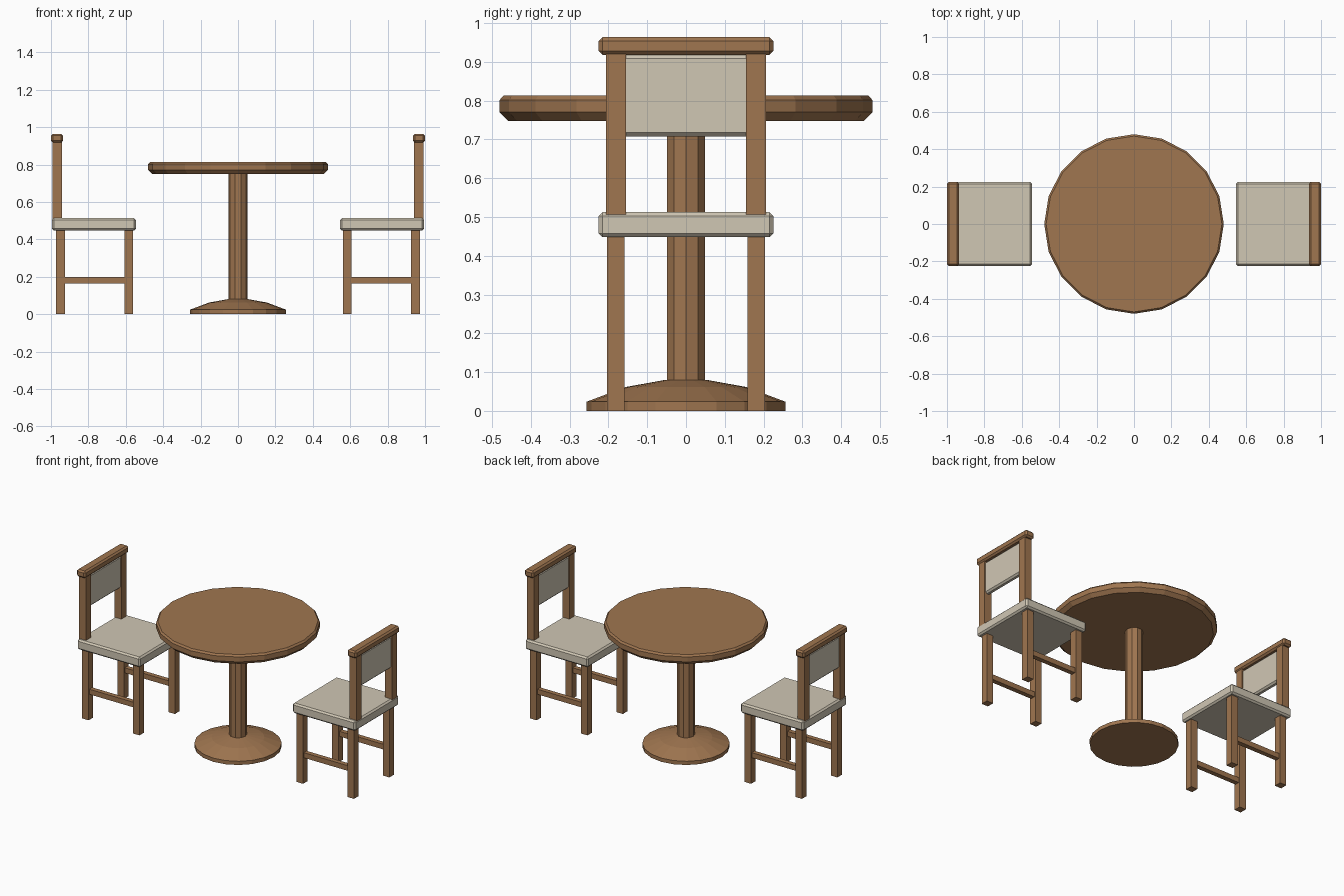
import bpy, bmesh, math
from mathutils import Matrix

if "Cube" in bpy.data.objects:
    bpy.data.objects.remove(bpy.data.objects["Cube"])


def material(name, rgb):
    m = bpy.data.materials.new(name)
    m.diffuse_color = (*rgb, 1)
    m.use_nodes = True
    m.node_tree.nodes["Principled BSDF"].inputs["Base Color"].default_value = m.diffuse_color
    return m


wood = material("brown wood", (0.35, 0.18, 0.08))
cream = material("cream cushion", (0.63, 0.57, 0.455))


def finish(bm, name, mat):
    bmesh.ops.recalc_face_normals(bm, faces=bm.faces)
    me = bpy.data.meshes.new(name)
    bm.to_mesh(me)
    bm.free()
    me.materials.append(mat)
    ob = bpy.data.objects.new(name, me)
    bpy.context.collection.objects.link(ob)
    return ob


def box(name, x, y, z, mat, bevel=0):
    """Box from (min, max) ranges, optionally chamfered."""
    bm = bmesh.new()
    size = [r[1] - r[0] for r in (x, y, z)]
    mid = [(r[0] + r[1]) / 2 for r in (x, y, z)]
    bmesh.ops.create_cube(bm, size=1, matrix=Matrix.Translation(mid) @ Matrix.Diagonal((*size, 1)))
    if bevel:
        bmesh.ops.bevel(bm, geom=bm.edges[:], offset=bevel, segments=1, affect='EDGES')
    return finish(bm, name, mat)


def lathe(name, profile, sides, mat):
    """Closed turned solid from (radius, z) points."""
    bm = bmesh.new()
    rings = [[bm.verts.new((r * math.cos(2 * math.pi * i / sides),
                            r * math.sin(2 * math.pi * i / sides), z))
              for i in range(sides)] for r, z in profile]
    for a, b in zip(rings, rings[1:]):
        for i in range(sides):
            j = (i + 1) % sides
            bm.faces.new((a[i], a[j], b[j], b[i]))
    bm.faces.new(rings[0])
    bm.faces.new(rings[-1])
    return finish(bm, name, mat)


# Pedestal table
lathe("table_top", [(0.458, 0.748), (0.48, 0.77), (0.48, 0.802), (0.47, 0.813)], 20, wood)
lathe("table_column", [(0.052, 0.06), (0.052, 0.76)], 10, wood)
lathe("table_base", [(0.256, 0), (0.256, 0.024), (0.155, 0.062), (0.055, 0.08)], 20, wood)

# Two chairs facing the table, mirrored in x
for s, label in ((-1, "left"), (1, "right")):
    def part(name, x, y, z, mat, bevel=0):
        box(f"{label}_chair_{name}", sorted((s * x[0], s * x[1])), y, z, mat, bevel)

    part("seat", (0.545, 0.995), (-0.225, 0.225), (0.448, 0.513), cream, 0.01)
    part("top_rail", (0.936, 1.0), (-0.225, 0.225), (0.918, 0.964), wood, 0.01)
    part("back_panel", (0.949, 0.985), (-0.165, 0.165), (0.708, 0.918), cream, 0.01)

    # Legs, posts and stretchers on both sides
    for t, side in ((-1, "near"), (1, "far")):
        def ys(a, b):
            return sorted((t * a, t * b))

        part(f"{side}_front_leg", (0.562, 0.608), ys(0.158, 0.204), (0, 0.455), wood)
        part(f"{side}_back_leg", (0.926, 0.972), ys(0.158, 0.204), (0, 0.455), wood)
        part(f"{side}_back_post", (0.942, 0.992), ys(0.154, 0.206), (0.505, 0.925), wood)
        part(f"{side}_stretcher", (0.6, 0.935), ys(0.166, 0.196), (0.165, 0.198), wood)
